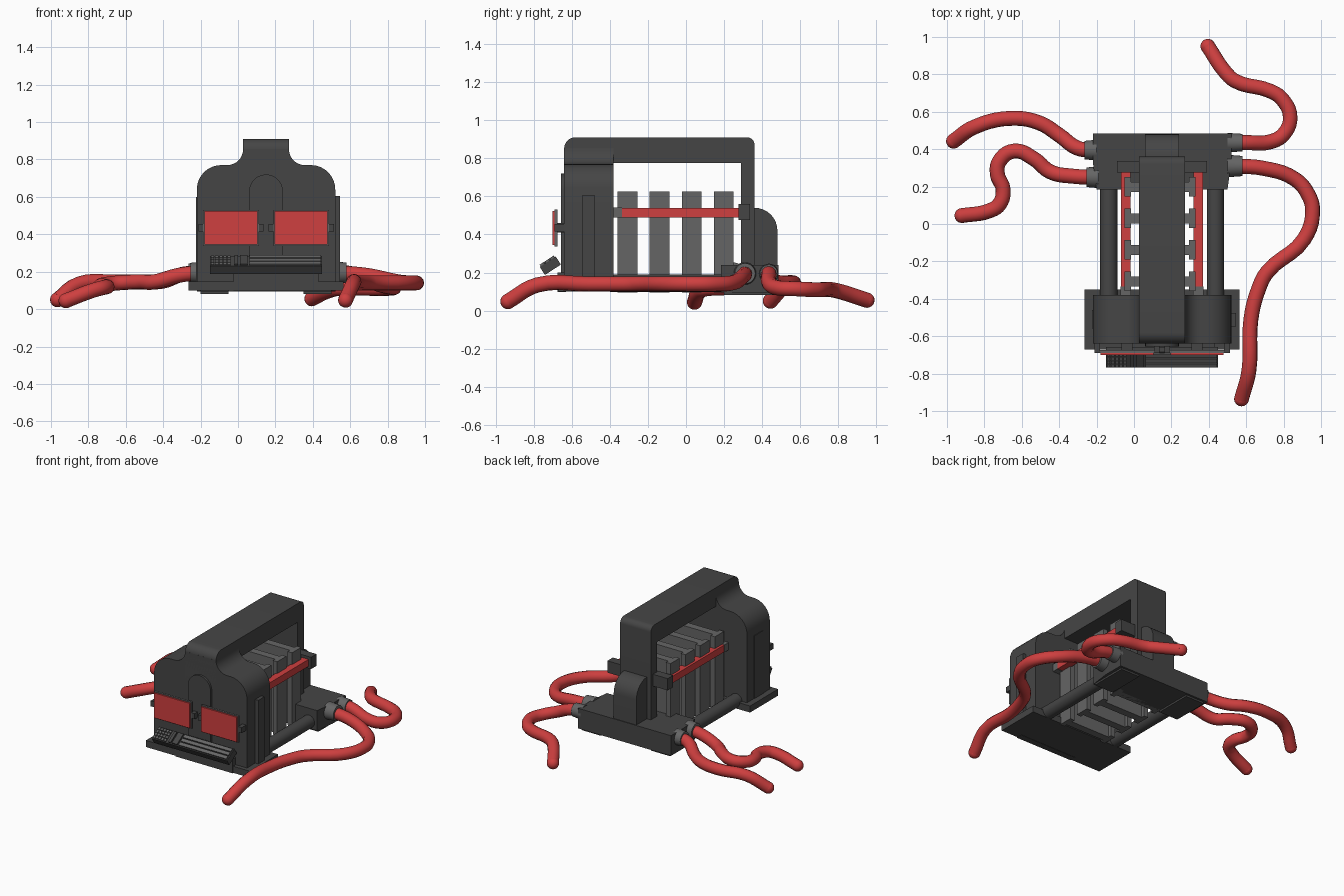
import bpy, bmesh
from math import sin, cos, radians, pi
from mathutils import Matrix, Vector

if "Cube" in bpy.data.objects:
    bpy.data.objects.remove(bpy.data.objects["Cube"])

C = 0.15  # centre line of the machine body


def material(name, rgb):
    m = bpy.data.materials.new(name)
    m.diffuse_color = (*rgb, 1)
    m.use_nodes = True
    m.node_tree.nodes["Principled BSDF"].inputs["Base Color"].default_value = m.diffuse_color
    return m


DARK = material("dark_grey", (0.06, 0.06, 0.06))
MID = material("mid_grey", (0.13, 0.13, 0.13))
RED = material("red", (0.62, 0.05, 0.05))


def finish(name, bm, mat, smooth=False):
    bmesh.ops.recalc_face_normals(bm, faces=bm.faces)
    me = bpy.data.meshes.new(name)
    bm.to_mesh(me)
    bm.free()
    ob = bpy.data.objects.new(name, me)
    bpy.context.collection.objects.link(ob)
    me.materials.append(mat)
    if smooth:
        shade(ob)
    return ob


def shade(ob):
    bpy.ops.object.select_all(action='DESELECT')
    ob.select_set(True)
    bpy.context.view_layer.objects.active = ob
    bpy.ops.object.shade_smooth_by_angle(angle=radians(35))


def box(name, x, y, z, mat=DARK, matrix=None):
    """Box from (min, max) ranges, optionally placed by a matrix."""
    bm = bmesh.new()
    bmesh.ops.create_cube(bm, size=1)
    for v in bm.verts:
        v.co = [lo + (hi - lo) * (c + 0.5) for c, (lo, hi) in zip(v.co, (x, y, z))]
    if matrix:
        bm.transform(matrix)
    return finish(name, bm, mat)


def arc(cx, cy, r, a0, a1, n=8):
    return [(cx + r * cos(radians(a0 + (a1 - a0) * i / n)),
             cy + r * sin(radians(a0 + (a1 - a0) * i / n))) for i in range(n + 1)]


def prism(name, pts, axis, lo, hi, mat=DARK, smooth=True):
    """Profile extruded along an axis: x uses (y,z), y uses (x,z), z uses (x,y)."""
    bm = bmesh.new()
    i = "xyz".index(axis)

    def place(p, d):
        co = list(p)
        co.insert(i, d)
        return co
    f = bm.faces.new([bm.verts.new(place(p, lo)) for p in pts])
    ext = bmesh.ops.extrude_face_region(bm, geom=[f])["geom"]
    for v in ext:
        if isinstance(v, bmesh.types.BMVert):
            v.co[i] = hi
    return finish(name, bm, mat, smooth)


def rod(name, a, b, r1, r2=None, mat=DARK):
    a, b = Vector(a), Vector(b)
    bm = bmesh.new()
    m = Matrix.Translation((a + b) / 2) @ (b - a).to_track_quat('Z', 'Y').to_matrix().to_4x4()
    bmesh.ops.create_cone(bm, cap_ends=True, segments=24, radius1=r1, radius2=r2 or r1,
                          depth=(b - a).length, matrix=m)
    return finish(name, bm, mat, True)


# Front housing with round shoulders flaring into the handle
half = ([(0.37, 0.1)] + arc(0.24, 0.64, 0.13, 0, 90)
        + arc(0.2075, 0.855, 0.085, 270, 180))
outline = half + [(-x, z) for x, z in reversed(half)]
prism("front_housing", [(C + x, z) for x, z in outline], 'y', -0.64, -0.38)
ridge = [(C + 0.09, 0.15)] + arc(C, 0.63, 0.09, 0, 180, 14) + [(C - 0.09, 0.15)]
prism("front_ridge", ridge, 'y', -0.655, -0.62)
box("front_base_plate", (-0.265, 0.565), (-0.67, -0.35), (0.1, 0.147))
box("front_lip", (-0.025, 0.43), (-0.675, -0.63), (0.098, 0.2))
box("right_side_panel", (0.51, 0.545), (-0.547, -0.477), (0.14, 0.605))
box("left_side_panel", (-0.224, -0.21), (-0.56, -0.46), (0.14, 0.6))

# Carry handle running front to back and down the rear
handle = ([(-0.64, 0.6)] + arc(-0.58, 0.85, 0.06, 180, 90) + arc(0.32, 0.87, 0.04, 90, 0)
          + [(0.36, 0.2), (0.29, 0.2), (0.29, 0.775), (-0.45, 0.775), (-0.45, 0.6)])
prism("handle", handle, 'x', C - 0.1225, C + 0.1225)

# Rear block, its feet, hump and cross bar
rear = [(-0.2, 0.185), (0.5, 0.185), (0.52, 0.33), (0.52, 0.485), (-0.22, 0.485), (-0.22, 0.33)]
prism("rear_block", rear, 'z', 0.095, 0.24, smooth=False)
for side, x0 in (("left", -0.2), ("right", 0.35)):
    box(side + "_rear_foot", (x0, x0 + 0.15), (0.2, 0.47), (0.082, 0.1))
hump = [(0.35, 0.2), (0.48, 0.2)] + arc(0.36, 0.42, 0.12, 0, 90) + [(0.35, 0.54)]
prism("rear_hump", hump, 'x', C - 0.09, C + 0.09)
box("rear_cross_bar", (-0.09, 0.39), (0.275, 0.337), (0.475, 0.56))

# Lower rods, red side bars and their front sockets
for side, s in (("left", -1), ("right", 1)):
    x = C + s * 0.285
    rod(side + "_lower_rod", (x, -0.4, 0.145), (x, 0.22, 0.145), 0.046)
    x = C + s * 0.194
    box(side + "_red_bar", (x - 0.026, x + 0.026), (-0.34, 0.28), (0.49, 0.54), RED)
    box(side + "_bar_socket", (x - 0.028, x + 0.028), (-0.39, -0.335), (0.488, 0.542), MID)

# Four flanged core plates
for i in range(4):
    y = -0.307 + i * 0.1685
    h, w, a, b = 0.052, 0.027, 0.19, 0.155
    q = [(a, -h), (a, h), (b, h), (b, w)]
    pts = q + [(-px, py) for px, py in reversed(q)]
    pts += [(-b, -h), (-b, -w), (b, -w), (b, -h)]
    pts = [(a, -h), (a, h), (b, h), (b, w), (-b, w), (-b, h),
           (-a, h), (-a, -h), (-b, -h), (-b, -w), (b, -w), (b, -h)]
    prism(f"core_plate_{i + 1}", [(C - 0.012 + px, y + py) for px, py in pts],
          'z', 0.095, 0.625, MID, smooth=False)

# Two screens on brackets
for side, s in (("left", -1), ("right", 1)):
    x = C + s * 0.1875
    box(side + "_screen_frame", (x - 0.149, x + 0.149), (-0.69, -0.675), (0.338, 0.53), MID)
    box(side + "_screen", (x - 0.142, x + 0.142), (-0.7, -0.685), (0.345, 0.524), RED)
    box(side + "_screen_arm", (x - 0.03, x + 0.03), (-0.68, -0.63), (0.41, 0.46))
    for t in (-1, 1):
        box(side + "_screen_hinge", (x + t * 0.16 - 0.015, x + t * 0.16 + 0.015),
            (-0.69, -0.63), (0.415, 0.455))

# Tilted keyboard with small keys, pads and long ribs
tilt = Matrix.Translation((0, -0.715, 0.24)) @ Matrix.Rotation(radians(33), 4, 'X')
box("keyboard", (-0.15, 0.45), (-0.05, 0.05), (-0.03, 0.02), DARK, tilt)
for i in range(5):
    for j in range(4):
        x, y = -0.144 + i * 0.022, -0.044 + j * 0.023
        box("key", (x, x + 0.017), (y, y + 0.018), (0.015, 0.028), MID, tilt)
for x0, x1 in ((-0.02, 0.0), (0.01, 0.052)):
    box("keyboard_pad", (x0, x1), (-0.044, 0.044), (0.015, 0.03), DARK, tilt)
for j in range(3):
    y = -0.044 + j * 0.031
    box("long_key", (0.062, 0.444), (y, y + 0.024), (0.015, 0.03), MID, tilt)

# Hoses: connector radius and path points
hoses = {
    "right_rear": (0.052, [(0.52, .435, .195), (.6, .435, .19), (.73, .44, .14), (.8, .48, .12),
                           (.835, .57, .115), (.79, .67, .11), (.73, .71, .11), (.54, .765, .11),
                           (.49, .81, .1), (.395, .95, .055)]),
    "right_front": (0.06, [(.52, .31, .195), (.69, .298, .18), (.86, .24, .145), (.93, .16, .14),
                           (.955, .07, .14), (.91, -.08, .14), (.71, -.26, .14), (.665, -.35, .14),
                           (.625, -.51, .14), (.615, -.78, .135), (.575, -.935, .048)]),
    "left_rear": (0.055, [(-.22, .395, .195), (-.3, .405, .185), (-.4, .475, .15), (-.505, .54, .145),
                          (-.655, .565, .145), (-.85, .52, .135), (-.965, .443, .05)]),
    "left_front": (0.058, [(-.21, .25, .195), (-.32, .255, .18), (-.45, .28, .145), (-.53, .345, .145),
                           (-.64, .39, .14), (-.72, .335, .13), (-.73, .265, .125), (-.7, .185, .12),
                           (-.72, .105, .115), (-.775, .07, .1), (-.92, .045, .045)]),
}
for name, (r, pts) in hoses.items():
    cu = bpy.data.curves.new(name + "_hose", 'CURVE')
    cu.dimensions = '3D'
    cu.bevel_depth = 0.04
    cu.bevel_resolution = 4
    cu.use_fill_caps = True
    cu.resolution_u = 5
    sp = cu.splines.new('BEZIER')
    sp.bezier_points.add(len(pts) - 1)
    for bp, p in zip(sp.bezier_points, pts):
        bp.co = p
        bp.handle_left_type = bp.handle_right_type = 'AUTO'
    cu.materials.append(RED)
    ob = bpy.data.objects.new(name + "_hose", cu)
    bpy.context.collection.objects.link(ob)
    bpy.ops.object.select_all(action='DESELECT')
    ob.select_set(True)
    bpy.context.view_layer.objects.active = ob
    bpy.ops.object.convert(target='MESH')
    shade(ob)
    # Rounded hose tip
    bm = bmesh.new()
    bmesh.ops.create_uvsphere(bm, u_segments=16, v_segments=10, radius=0.04,
                              matrix=Matrix.Translation(pts[-1]))
    finish(name + "_hose_tip", bm, RED, True)
    # Connector collar
    s = 1 if pts[0][0] > 0 else -1
    a = Vector(pts[0])
    a.x -= s * 0.02
    out = 0.08 if s > 0 else 0.065
    rod(name + "_collar", a, a + Vector((s * out, 0, 0)), r, r * 0.9, MID)
